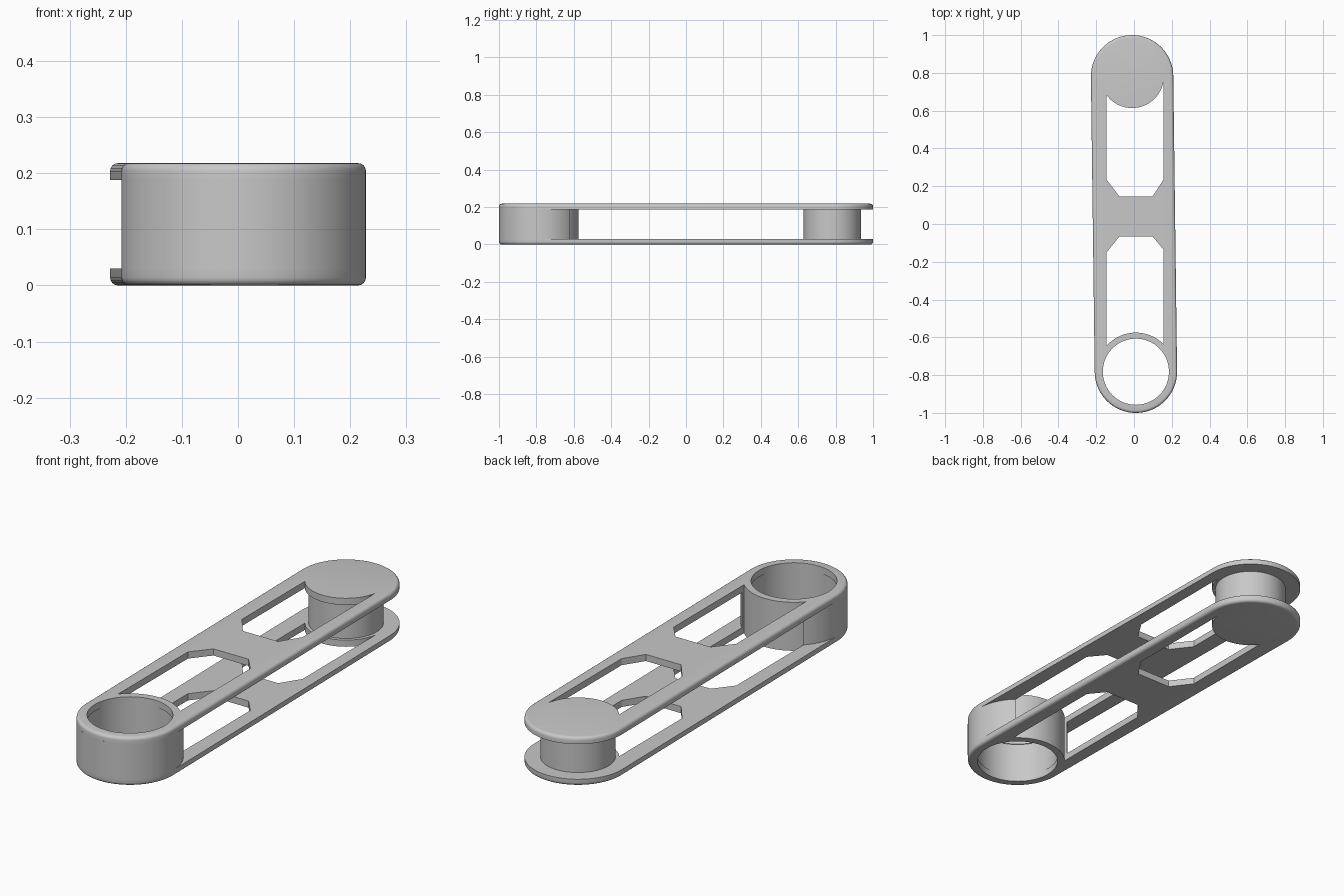
import bpy, bmesh
from math import acos, asin, cos, sin, pi, radians

cube = bpy.data.objects.get("Cube")
if cube:
    bpy.data.objects.remove(cube)

FRONT, BACK = (0.01, -0.782), (-0.01, 0.782)   # centres of the two link ends
R = 0.218                                      # outer end radius
HEIGHT, THICK, FILLET = 0.218, 0.03, 0.014
LEFT, RIGHT = -0.145, 0.156                    # window sides

grey = bpy.data.materials.new("plain grey")
grey.use_nodes = True
grey.diffuse_color = (0.58, 0.58, 0.58, 1)
grey.node_tree.nodes["Principled BSDF"].inputs["Base Color"].default_value = grey.diffuse_color


def arc(centre, r, a0, a1, n):
    return [(centre[0] + r * cos(a0 + (a1 - a0) * i / n),
             centre[1] + r * sin(a0 + (a1 - a0) * i / n)) for i in range(n + 1)]


def circle(centre, r, n=96):
    return arc(centre, r, 0, 2 * pi, n)[:-1]


def prism(name, outline, z0, z1, rim=None):
    """Extrude an outline; rim is the height of the edge loop to round."""
    bm = bmesh.new()
    face = bm.faces.new([bm.verts.new((x, y, z0)) for x, y in outline])
    ext = bmesh.ops.extrude_face_region(bm, geom=[face])["geom"]
    for v in ext:
        if isinstance(v, bmesh.types.BMVert):
            v.co.z = z1
    bmesh.ops.recalc_face_normals(bm, faces=bm.faces[:])
    if rim is not None:
        edges = [e for e in bm.edges if all(abs(v.co.z - rim) < 1e-5 for v in e.verts)]
        bmesh.ops.bevel(bm, geom=edges, offset=FILLET, segments=4, profile=0.5, affect='EDGES')
    mesh = bpy.data.meshes.new(name)
    bm.to_mesh(mesh)
    bm.free()
    obj = bpy.data.objects.new(name, mesh)
    bpy.context.collection.objects.link(obj)
    mesh.materials.append(grey)
    return obj


def cut(obj, outlines):
    """Cut vertical holes through an object."""
    for outline in outlines:
        cutter = prism("cutter", outline, -0.1, HEIGHT + 0.1)
        cutter.hide_render = True
        mod = obj.modifiers.new("hole", 'BOOLEAN')
        mod.operation, mod.solver, mod.object = 'DIFFERENCE', 'EXACT', cutter
        bpy.context.view_layer.objects.active = obj
        bpy.ops.object.modifier_apply(modifier=mod.name)
        bpy.data.objects.remove(cutter)


def remove_caps(obj):
    """Drop the end faces hidden against the plates."""
    bm = bmesh.new()
    bm.from_mesh(obj.data)
    bmesh.ops.delete(bm, geom=[f for f in bm.faces if abs(f.normal.z) > 0.9], context='FACES')
    bm.to_mesh(obj.data)
    bm.free()


# Window outlines: chamfered at the middle web, concave arc at the link ends
r = 0.207
front_window = arc(FRONT, r, acos((RIGHT - FRONT[0]) / r), acos((LEFT - FRONT[0]) / r), 32)
front_window += [(LEFT, -0.15), (-0.077, -0.065), (0.098, -0.065), (RIGHT, -0.135)]
r = 0.168
back_window = arc(BACK, r, -acos((LEFT - BACK[0]) / r), -acos((RIGHT - BACK[0]) / r), 32)
back_window += [(RIGHT, 0.235), (0.098, 0.145), (-0.077, 0.145), (LEFT, 0.235)]

# Upper and lower plates
tilt = asin((BACK[0] - FRONT[0]) / (BACK[1] - FRONT[1]))
hull = arc(FRONT, R, -pi - tilt, -tilt, 64) + arc(BACK, R, -tilt, pi - tilt, 64)
plates = [prism("lower_plate", hull, 0, THICK, 0),
          prism("upper_plate", hull, HEIGHT - THICK, HEIGHT, HEIGHT)]
for plate in plates:
    cut(plate, [front_window, back_window, circle(FRONT, 0.175)])

# Socket ring at the front, pin at the back
ring = prism("socket_ring", circle(FRONT, R, 128), THICK, HEIGHT - THICK)
cut(ring, [circle(FRONT, 0.179), front_window])
pin = prism("pin", circle(BACK, 0.153), THICK, HEIGHT - THICK)
for part in (ring, pin):
    remove_caps(part)

bpy.ops.object.select_all(action='DESELECT')
for obj in plates + [ring, pin]:
    obj.select_set(True)
bpy.context.view_layer.objects.active = pin
bpy.ops.object.shade_smooth_by_angle(angle=radians(30))
